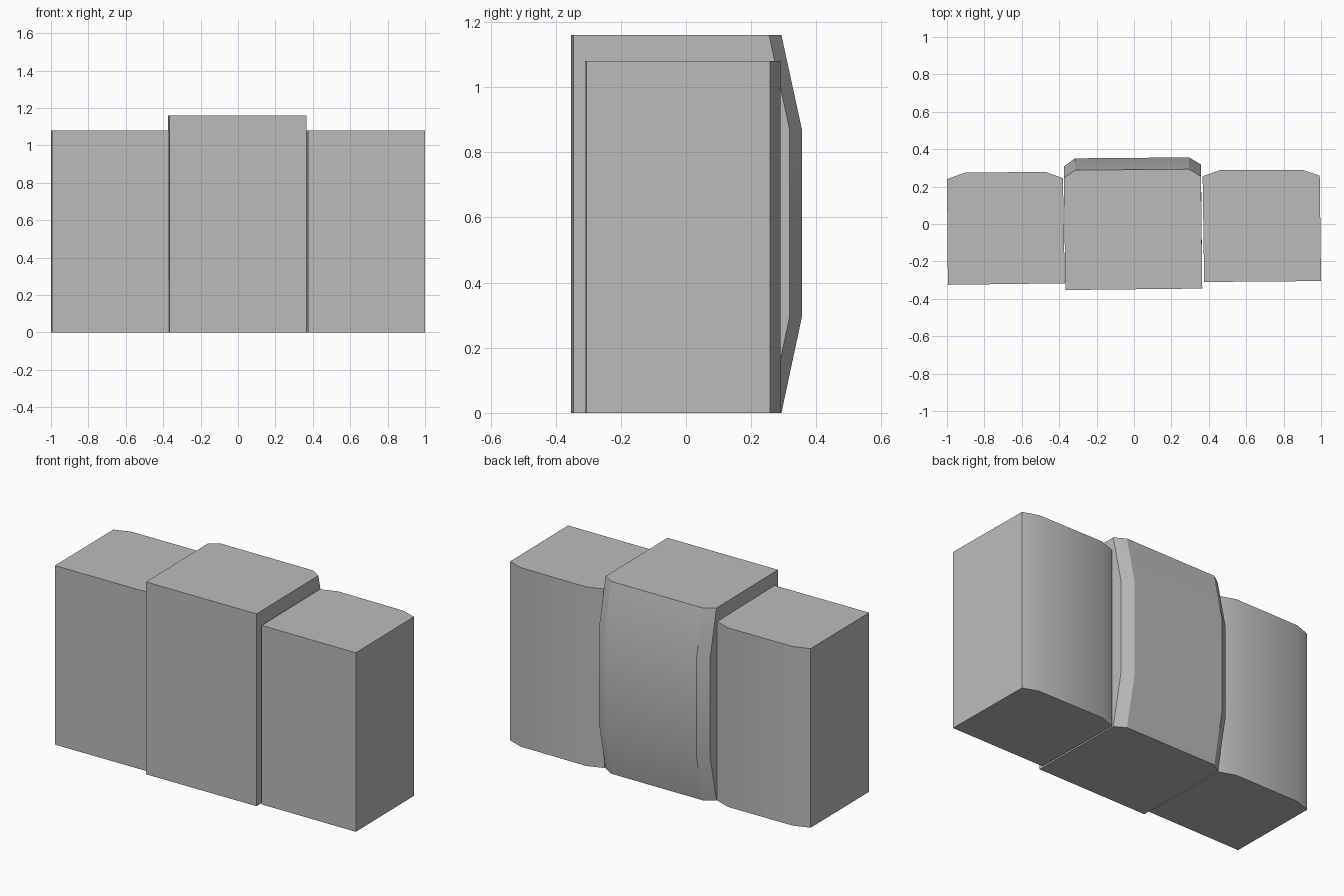
import bpy
import bmesh
import math

cube = bpy.data.objects.get("Cube")
if cube:
    bpy.data.objects.remove(cube, do_unlink=True)

grey = bpy.data.materials.new("plain_grey")
grey.use_nodes = True
colour = (0.5, 0.5, 0.5, 1)
grey.diffuse_color = colour
grey.node_tree.nodes["Principled BSDF"].inputs["Base Color"].default_value = colour


def block(name, outline, levels):
    """Stack an outline at (height, back bulge) levels; the first two points are the front."""
    bm = bmesh.new()
    rings = []
    for z, bulge in levels:
        rings.append([bm.verts.new((x, y + (bulge if i > 1 else 0), z))
                      for i, (x, y) in enumerate(outline)])
    n = len(outline)
    for low, high in zip(rings, rings[1:]):
        for i in range(n):
            j = (i + 1) % n
            bm.faces.new((low[i], low[j], high[j], high[i]))
    bm.faces.new(rings[0][::-1])
    bm.faces.new(rings[-1])
    bmesh.ops.recalc_face_normals(bm, faces=bm.faces)
    mesh = bpy.data.meshes.new(name)
    bm.to_mesh(mesh)
    bm.free()
    mesh.materials.append(grey)
    obj = bpy.data.objects.new(name, mesh)
    bpy.context.collection.objects.link(obj)
    bpy.ops.object.select_all(action="DESELECT")
    obj.select_set(True)
    bpy.context.view_layer.objects.active = obj
    bpy.ops.object.shade_smooth_by_angle(angle=math.radians(30))


# Side blocks with shallow chamfered backs, slightly out of line
side_levels = [(0, 0), (1.08, 0)]
block("left_block", [(0.375, -0.31), (1.0, -0.305), (0.993, 0.258),
                     (0.9, 0.29), (0.465, 0.29), (0.367, 0.255)], side_levels)
block("right_block", [(-0.995, -0.325), (-0.37, -0.317), (-0.38, 0.245),
                      (-0.475, 0.279), (-0.905, 0.274), (-1.0, 0.24)], side_levels)

# Taller centre block whose back swells between its ends
block("centre_block", [(-0.367, -0.353), (0.365, -0.345), (0.358, 0.255),
                       (0.295, 0.293), (-0.315, 0.288), (-0.375, 0.245)],
      [(0, 0), (0.295, 0.063), (0.87, 0.063), (1.16, 0)])
